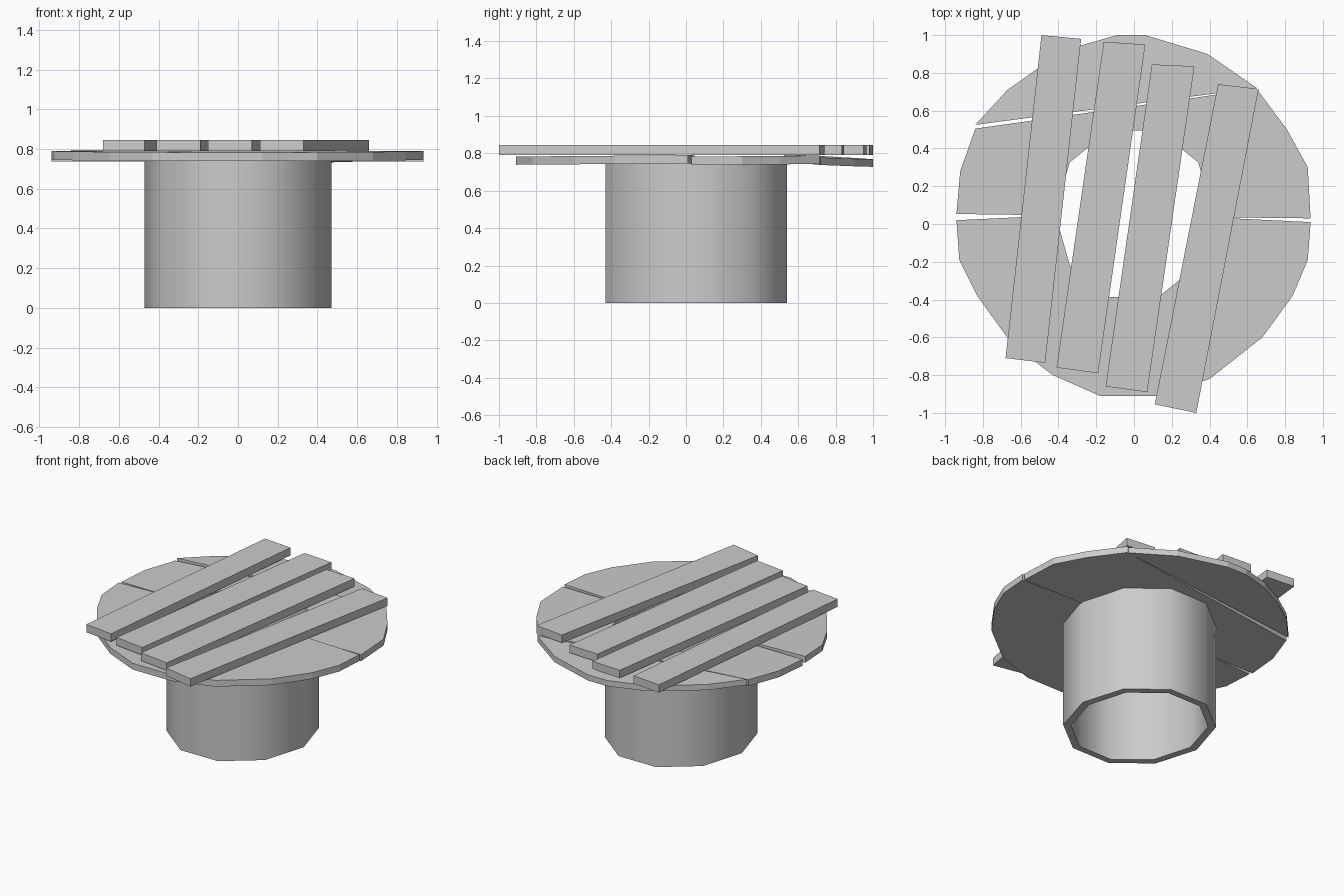
import bpy, bmesh, math

if "Cube" in bpy.data.objects:
    bpy.data.objects.remove(bpy.data.objects["Cube"])

CY, SIDES = 0.055, 10           # shaft centre in y, side count


def ring(rx, ry, z):
    return [(rx * math.cos(math.tau * i / SIDES), CY + ry * math.sin(math.tau * i / SIDES), z)
            for i in range(SIDES)]


def finish(bm, name):
    bmesh.ops.recalc_face_normals(bm, faces=bm.faces)
    me = bpy.data.meshes.new(name)
    bm.to_mesh(me)
    bm.free()
    ob = bpy.data.objects.new(name, me)
    bpy.context.collection.objects.link(ob)
    return ob


def slab(name, pts, z0, thick, sx=0.0, sy=0.0):
    """Flat outline extruded upward, with an optional slight lean."""
    bm = bmesh.new()
    low = [bm.verts.new((x, y, z0 + sx * x + sy * y)) for x, y in pts]
    top = [bm.verts.new((v.co.x, v.co.y, v.co.z + thick)) for v in low]
    bm.faces.new(low[::-1])
    bm.faces.new(top)
    n = len(pts)
    for i in range(n):
        bm.faces.new((low[i], low[(i + 1) % n], top[(i + 1) % n], top[i]))
    return finish(bm, name)


# Hollow ten-sided shaft
bm = bmesh.new()
loops = [[bm.verts.new(p) for p in ring(*r)] for r in
         ((0.472, 0.51, 0), (0.472, 0.51, 0.75), (0.42, 0.463, 0.75), (0.42, 0.463, 0))]
for k in range(4):
    a, b = loops[k], loops[(k + 1) % 4]
    for i in range(SIDES):
        j = (i + 1) % SIDES
        bm.faces.new((a[i], a[j], b[j], b[i]))
shaft = finish(bm, "shaft")
bpy.context.view_layer.objects.active = shaft
shaft.select_set(True)
bpy.ops.object.shade_smooth_by_angle(angle=math.radians(40))

# Round rim split into three slightly leaning pieces, open over the shaft
hole = [(x, y) for x, y, z in ring(0.42, 0.463, 0)]
front_outer = [(-0.94, 0.02), (-0.925, -0.19), (-0.83, -0.38), (-0.65, -0.63), (-0.43, -0.80),
               (-0.18, -0.91), (0.12, -0.91), (0.40, -0.82), (0.68, -0.60), (0.84, -0.38),
               (0.92, -0.19), (0.935, 0.01)]
slab("rim_front", front_outer + [(0.415, 0.035)] + hole[:5:-1] + [(-0.415, 0.045)],
     0.746, 0.044, 0.0, 0.008)

middle_outer = [(0.935, 0.03), (0.92, 0.30), (0.81, 0.50), (0.65, 0.715),
                (-0.84, 0.505), (-0.92, 0.28), (-0.94, 0.053)]
slab("rim_middle", middle_outer + [(-0.42, 0.046)] + hole[5::-1] + [(0.42, 0.036)],
     0.737, 0.045, 0.0, 0.008)

back_outer = [(-0.84, 0.525), (0.65, 0.72), (0.39, 0.90), (0.06, 1.0), (-0.09, 1.0),
              (-0.30, 0.94), (-0.50, 0.83), (-0.67, 0.71)]
slab("rim_back", back_outer, 0.776, 0.040, -0.006, -0.048)

# Four loose planks lying across the top
planks = [[(-0.49, 1.00), (-0.68, -0.71), (-0.47, -0.735), (-0.28, 0.98)],
          [(-0.16, 0.965), (-0.41, -0.76), (-0.19, -0.79), (0.06, 0.95)],
          [(0.095, 0.845), (-0.15, -0.86), (0.07, -0.89), (0.32, 0.835)],
          [(0.445, 0.74), (0.11, -0.955), (0.33, -1.00), (0.66, 0.715)]]
for i, pts in enumerate(planks):
    slab(f"plank_{i + 1}", pts, 0.79, 0.055)
